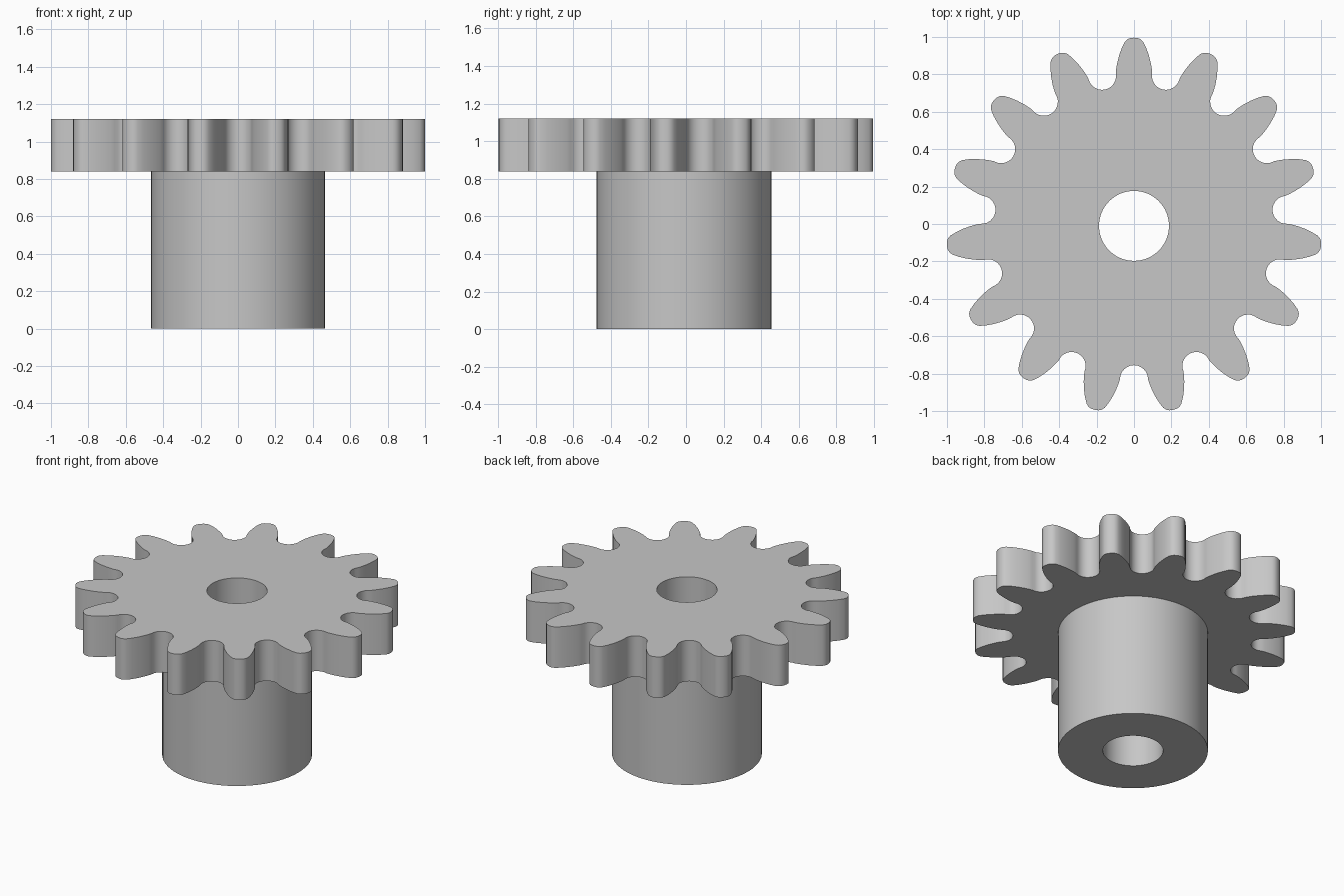
import bpy, bmesh
from math import sin, cos, pi, radians

cube = bpy.data.objects.get("Cube")
if cube:
    bpy.data.objects.remove(cube, do_unlink=True)

TEETH = 15
CENTRE_Y = -0.01
BORE_RADIUS = 0.187
HUB_RADIUS = 0.465
GEAR_BOTTOM, GEAR_TOP = 0.84, 1.12
GAP_CENTRE, GAP_RADIUS = 0.82, 0.075

grey = bpy.data.materials.new("plain grey")
grey.use_nodes = True
grey.diffuse_color = (0.57, 0.57, 0.57, 1)
grey.node_tree.nodes["Principled BSDF"].inputs["Base Color"].default_value = grey.diffuse_color


def circle(radius, count=64):
    return [(radius * cos(2 * pi * i / count), radius * sin(2 * pi * i / count))
            for i in range(count)]


def turn(point, angle):
    x, y = point
    return (x * cos(angle) - y * sin(angle), x * sin(angle) + y * cos(angle))


def gear_outline():
    # Half a tooth: distance along its axis, half width
    flank = [(1.004, 0.02), (0.997, 0.036), (0.983, 0.05), (0.95, 0.066),
             (0.91, 0.08), (0.87, 0.09), (0.84, 0.095)]
    tooth = [(r, -w) for r, w in reversed(flank)] + [(1.006, 0)] + flank
    # Round-bottomed gap between two teeth
    gap = [(GAP_CENTRE - GAP_RADIUS * cos(radians(t)), GAP_RADIUS * sin(radians(t)))
           for t in range(-90, 91, 15)]
    pitch = 2 * pi / TEETH
    points = []
    for i in range(TEETH):
        angle = pi / 2 + i * pitch
        points += [turn(p, angle) for p in tooth]
        points += [turn(p, angle + pitch / 2) for p in gap]
    return points


def bored_prism(name, outline, bottom, top):
    bm = bmesh.new()
    edges = []
    for loop in (outline, circle(BORE_RADIUS)):
        verts = [bm.verts.new((x, y + CENTRE_Y, bottom)) for x, y in loop]
        edges += [bm.edges.new((v, verts[i - 1])) for i, v in enumerate(verts)]
    bmesh.ops.triangle_fill(bm, edges=edges, use_beauty=True)
    raised = bmesh.ops.extrude_face_region(bm, geom=bm.faces[:])["geom"]
    bmesh.ops.translate(bm, vec=(0, 0, top - bottom),
                        verts=[g for g in raised if isinstance(g, bmesh.types.BMVert)])
    bmesh.ops.recalc_face_normals(bm, faces=bm.faces[:])
    mesh = bpy.data.meshes.new(name)
    bm.to_mesh(mesh)
    bm.free()
    mesh.materials.append(grey)
    obj = bpy.data.objects.new(name, mesh)
    bpy.context.collection.objects.link(obj)
    bpy.ops.object.select_all(action="DESELECT")
    obj.select_set(True)
    bpy.context.view_layer.objects.active = obj
    bpy.ops.object.shade_smooth_by_angle(angle=radians(35))
    return obj


# Toothed disc on top, plain hub below, one bore through both
bored_prism("gear_disc", gear_outline(), GEAR_BOTTOM, GEAR_TOP)
bored_prism("hub", circle(HUB_RADIUS), 0, GEAR_BOTTOM)
